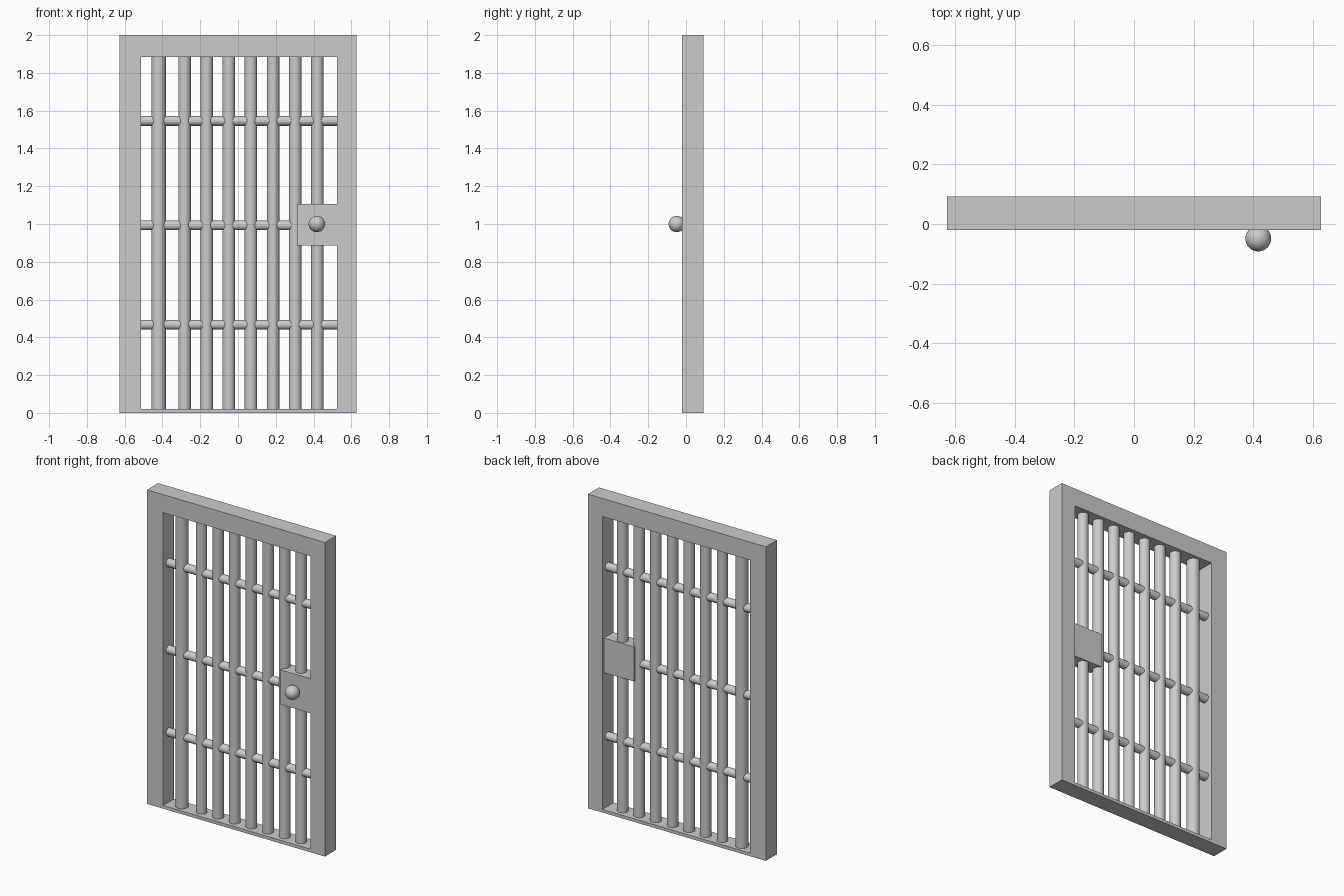
import bpy, bmesh
from math import pi, radians

if "Cube" in bpy.data.objects:
    bpy.data.objects.remove(bpy.data.objects["Cube"])

FRONT, BACK = -0.02, 0.092      # frame depth
BAR_Y = 0.037                   # centre plane of all bars
X0, X1 = -0.514, 0.525          # frame opening
Z0, Z1 = 0.02, 1.885


def finish(name, smooth=False):
    ob = bpy.context.object
    ob.name = name
    if smooth:
        bpy.ops.object.shade_smooth_by_angle(angle=radians(35))
    return ob


def bar(name, x, z, radius, length, turned=False):
    bpy.ops.mesh.primitive_cylinder_add(
        vertices=32, radius=radius, depth=length, location=(x, BAR_Y, z),
        rotation=(0, pi / 2 if turned else 0, 0))
    return finish(name, True)


# Frame: rectangular ring extruded in depth
def ring(bm, y):
    outer = [(-0.627, 0), (0.627, 0), (0.627, 2), (-0.627, 2)]
    inner = [(X0, Z0), (X1, Z0), (X1, Z1), (X0, Z1)]
    return [[bm.verts.new((x, y, z)) for x, z in loop] for loop in (outer, inner)]


bm = bmesh.new()
fo, fi = ring(bm, FRONT)
bo, bi = ring(bm, BACK)
for i in range(4):
    j = (i + 1) % 4
    for a, b in ((fo, fi), (bo, bi), (fo, bo), (fi, bi)):
        bm.faces.new((a[i], a[j], b[j], b[i]))
bmesh.ops.recalc_face_normals(bm, faces=bm.faces)
mesh = bpy.data.meshes.new("door_frame")
bm.to_mesh(mesh)
bm.free()
bpy.context.collection.objects.link(bpy.data.objects.new("door_frame", mesh))

# Upright bars, the hinge-side one slightly thicker
bar("upright_bar_1", -0.42, (Z0 + Z1) / 2, 0.038, Z1 - Z0)
for i in range(7):
    bar(f"upright_bar_{i + 2}", -0.283 + i * 0.1172, (Z0 + Z1) / 2, 0.033, Z1 - Z0)

# Cross bars, the middle one stopping at the lock
for name, z, end in (("lower", 0.467, X1), ("middle", 0.993, 0.315), ("upper", 1.546, X1)):
    bar(name + "_cross_bar", (X0 + end) / 2, z, 0.026, end - X0, True)

# Lock box beside the right stile
bpy.ops.mesh.primitive_cube_add(size=1, location=((0.313 + X1) / 2, (FRONT + 0.076) / 2, 0.995))
lock = finish("lock_box")
lock.scale = (X1 - 0.313, 0.076 - FRONT, 0.22)

# Round knob
bpy.ops.mesh.primitive_uv_sphere_add(segments=32, ring_count=16, radius=0.043,
                                     location=(0.417, -0.049, 1.0))
finish("knob", True)
